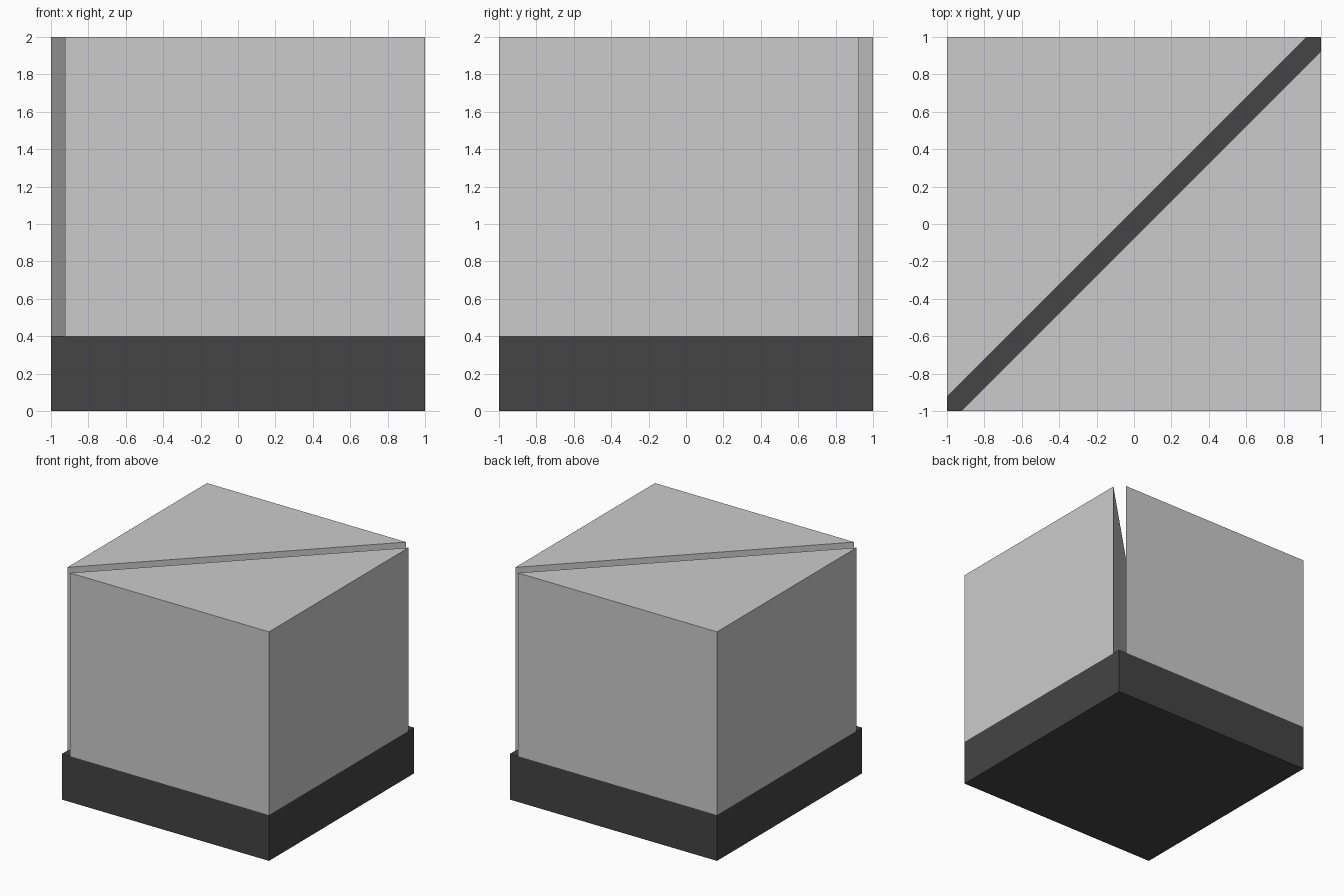
import bpy
import bmesh

if "Cube" in bpy.data.objects:
    bpy.data.objects.remove(bpy.data.objects["Cube"])

GAP = 0.075  # slot offset along each side, measured from the corner


def prism(name, outline, z0, z1):
    """Extrude a flat outline from z0 up to z1."""
    bm = bmesh.new()
    face = bm.faces.new([bm.verts.new((x, y, z0)) for x, y in outline])
    top = bmesh.ops.extrude_face_region(bm, geom=[face], use_keep_orig=True)
    moved = [v for v in top["geom"] if isinstance(v, bmesh.types.BMVert)]
    bmesh.ops.translate(bm, verts=moved, vec=(0, 0, z1 - z0))
    bmesh.ops.recalc_face_normals(bm, faces=bm.faces)
    mesh = bpy.data.meshes.new(name)
    bm.to_mesh(mesh)
    bm.free()
    obj = bpy.data.objects.new(name, mesh)
    bpy.context.collection.objects.link(obj)
    return obj


# Black square plinth
black = bpy.data.materials.new("black")
black.diffuse_color = (0.058, 0.058, 0.058, 1)
black.use_nodes = True
black.node_tree.nodes["Principled BSDF"].inputs["Base Color"].default_value = black.diffuse_color
base = prism("base", [(-1, -1), (1, -1), (1, 1), (-1, 1)], 0, 0.4)
base.data.materials.append(black)

# Two triangular blocks, point-symmetric about the diagonal slot
triangle = [(-1 + GAP, -1), (1, -1), (1, 1 - GAP)]
prism("front_right_block", triangle, 0.4, 2)
prism("back_left_block", [(-x, -y) for x, y in triangle], 0.4, 2)
